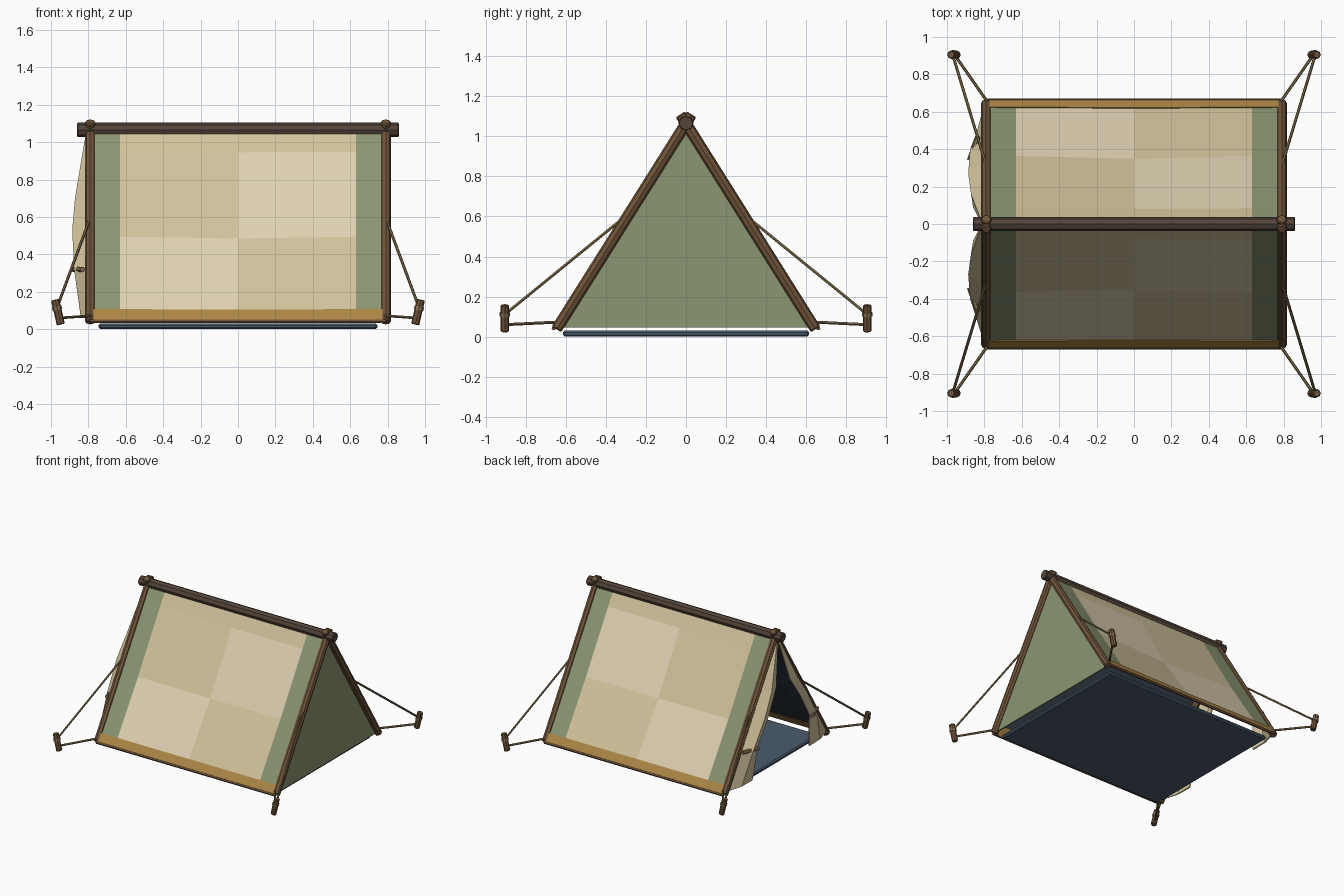
import bpy, bmesh, math
from mathutils import Vector

if "Cube" in bpy.data.objects:
    bpy.data.objects.remove(bpy.data.objects["Cube"])


def mat(name, hexcol):
    m = bpy.data.materials.new(name)
    c = [int(hexcol[i:i + 2], 16) / 255 for i in (0, 2, 4)]
    m.diffuse_color = [((v + 0.055) / 1.055) ** 2.4 for v in c] + [1]
    m.use_nodes = True
    m.node_tree.nodes["Principled BSDF"].inputs["Base Color"].default_value = m.diffuse_color
    return m


LIGHT, DARK = mat("cream_light", "DFD2B2"), mat("cream_dark", "D2C39C")
GREEN, HEM = mat("green_canvas", "8B9672"), mat("ochre_hem", "AD8646")
NAVY, LINER = mat("navy_floor", "4A5B6C"), mat("dark_liner", "35414B")
WOOD, RIDGE = mat("wood", "70543A"), mat("dark_wood", "54453A")
ROPE = mat("rope", "85724F")


def make(name, verts, faces, mats, idx=None, thick=0):
    me = bpy.data.meshes.new(name)
    me.from_pydata([tuple(v) for v in verts], [], faces)
    for m in mats:
        me.materials.append(m)
    if idx:
        for p, i in zip(me.polygons, idx):
            p.material_index = i
    ob = bpy.data.objects.new(name, me)
    bpy.context.collection.objects.link(ob)
    if thick:
        mod = ob.modifiers.new("thickness", 'SOLIDIFY')
        mod.thickness, mod.offset = thick, -1
        mod.material_offset = 10  # inner side takes the last material
    return ob


def rod(name, a, b, r, m, n=8, bevel=0):
    a, b = Vector(a), Vector(b)
    bm = bmesh.new()
    bmesh.ops.create_cone(bm, cap_ends=True, segments=n, radius1=r, radius2=r, depth=(b - a).length)
    if bevel:
        edges = [e for e in bm.edges if abs(e.verts[0].co.z - e.verts[1].co.z) < 1e-5]
        bmesh.ops.bevel(bm, geom=edges, offset=bevel, segments=1, affect='EDGES')
    bmesh.ops.rotate(bm, verts=bm.verts, matrix=Vector((0, 0, 1)).rotation_difference(b - a).to_matrix())
    bmesh.ops.translate(bm, verts=bm.verts, vec=(a + b) / 2)
    me = bpy.data.meshes.new(name)
    bm.to_mesh(me)
    bm.free()
    me.materials.append(m)
    ob = bpy.data.objects.new(name, me)
    bpy.context.collection.objects.link(ob)
    return ob


def cloth_point(x, z, s, lift=0):
    # point on the sagging roof slope
    t = (z - 0.045) / 0.995
    sag = 0.028 * (1 - (x / 0.79) ** 2) * math.sin(math.pi * t) - lift
    y = 0.66 - 0.63 * t
    return (x, s * (y - 0.84 * sag), z - 0.54 * sag)


def slope(name, xs, zs, s, mats, pick, thick, lift=0):
    n = len(xs)
    verts = [cloth_point(x, z, s, lift) for z in zs for x in xs]
    faces, idx = [], []
    for r in range(len(zs) - 1):
        for c in range(n - 1):
            q = [r * n + c, r * n + c + 1, (r + 1) * n + c + 1, (r + 1) * n + c]
            faces.append(q if s < 0 else q[::-1])
            idx.append(pick(r, c))
    return make(name, verts, faces, mats, idx, thick)


def patch(r, c):
    if c in (0, 3):
        return 2
    return 0 if (r, c) in ((0, 1), (1, 1), (2, 2)) else 1


XS = [-0.79, -0.63, 0, 0.63, 0.79]
for s, side in ((-1, "front"), (1, "back")):
    # patched roof cloth, hem and hem cord
    slope(side + "_roof_cloth", XS, [0.05, 0.1, 0.5, 0.95, 1.045], s,
          [LIGHT, DARK, GREEN, LINER], patch, 0.012)
    slope(side + "_hem", XS, [0.045, 0.105], s, [HEM], lambda r, c: 0, 0.02, 0.006)
    rod(side + "_hem_cord", (-0.79, s * 0.66, 0.042), (0.79, s * 0.66, 0.042), 0.011, WOOD, 6)

    # door flap gathered open on the left end
    inner = [(-0.81, 0.01, 1.01), (-0.85, 0.09, 0.7), (-0.865, 0.2, 0.53),
             (-0.855, 0.33, 0.32), (-0.83, 0.36, 0.06)]
    verts = []
    for i, (x, y, z) in enumerate(inner):
        oy = 0.635 - 0.625 * (z - 0.045)
        verts += [(-0.795, s * oy, z), (x - (0.012 if 0 < i < 4 else 0), s * (oy * 0.5 + y * 0.5), z),
                  (x, s * y, z)]
    faces = []
    for r in range(4):
        for c in range(2):
            q = [r * 3 + c, r * 3 + c + 1, r * 3 + c + 4, r * 3 + c + 3]
            faces.append(q if s > 0 else q[::-1])
    make(side + "_door_flap", verts, faces, [DARK], None, 0.01)
    rod(side + "_flap_tie", (-0.88, s * 0.34, 0.32), (-0.832, s * 0.47, 0.32), 0.014, ROPE, 6)

    for e, end in ((-1, "left"), (1, "right")):
        tag = side + "_" + end
        # crossed end poles
        rod(tag + "_pole", (e * 0.79, s * 0.647, 0.037), (e * 0.79, -s * 0.028, 1.11),
            0.028, WOOD, 8, 0.006)
        # stake with rope wrap
        top, bot = Vector((e * 0.978, s * 0.905, 0.158)), Vector((e * 0.947, s * 0.905, 0.025))
        rod(tag + "_stake", bot, top, 0.022, WOOD, 8, 0.004)
        rod(tag + "_stake_wrap", bot.lerp(top, 0.58), bot.lerp(top, 0.72), 0.026, ROPE)
        # guy ropes
        rod(tag + "_upper_rope", (e * 0.79, s * 0.31, 0.595), (e * 0.968, s * 0.9, 0.115), 0.008, ROPE, 6)
        rod(tag + "_lower_rope", (e * 0.785, s * 0.655, 0.072), (e * 0.956, s * 0.9, 0.06), 0.008, ROPE, 6)

# ridge pole
rod("ridge_pole", (-0.86, 0, 1.066), (0.86, 0, 1.066), 0.038, RIDGE, 8, 0.004)

# closed right end wall
make("end_wall", [(0.785, -0.625, 0.045), (0.785, 0.625, 0.045), (0.785, 0, 1.04)],
     [(0, 1, 2)], [GREEN, LINER], None, 0.012)

# ground sheet
bm = bmesh.new()
bmesh.ops.create_cube(bm, size=1)
bmesh.ops.scale(bm, vec=(1.49, 1.23, 0.03), verts=bm.verts)
bmesh.ops.translate(bm, vec=(0, 0, 0.015), verts=bm.verts)
bmesh.ops.bevel(bm, geom=bm.edges[:], offset=0.009, segments=1, affect='EDGES')
me = bpy.data.meshes.new("ground_sheet")
bm.to_mesh(me)
bm.free()
me.materials.append(NAVY)
bpy.context.collection.objects.link(bpy.data.objects.new("ground_sheet", me))
